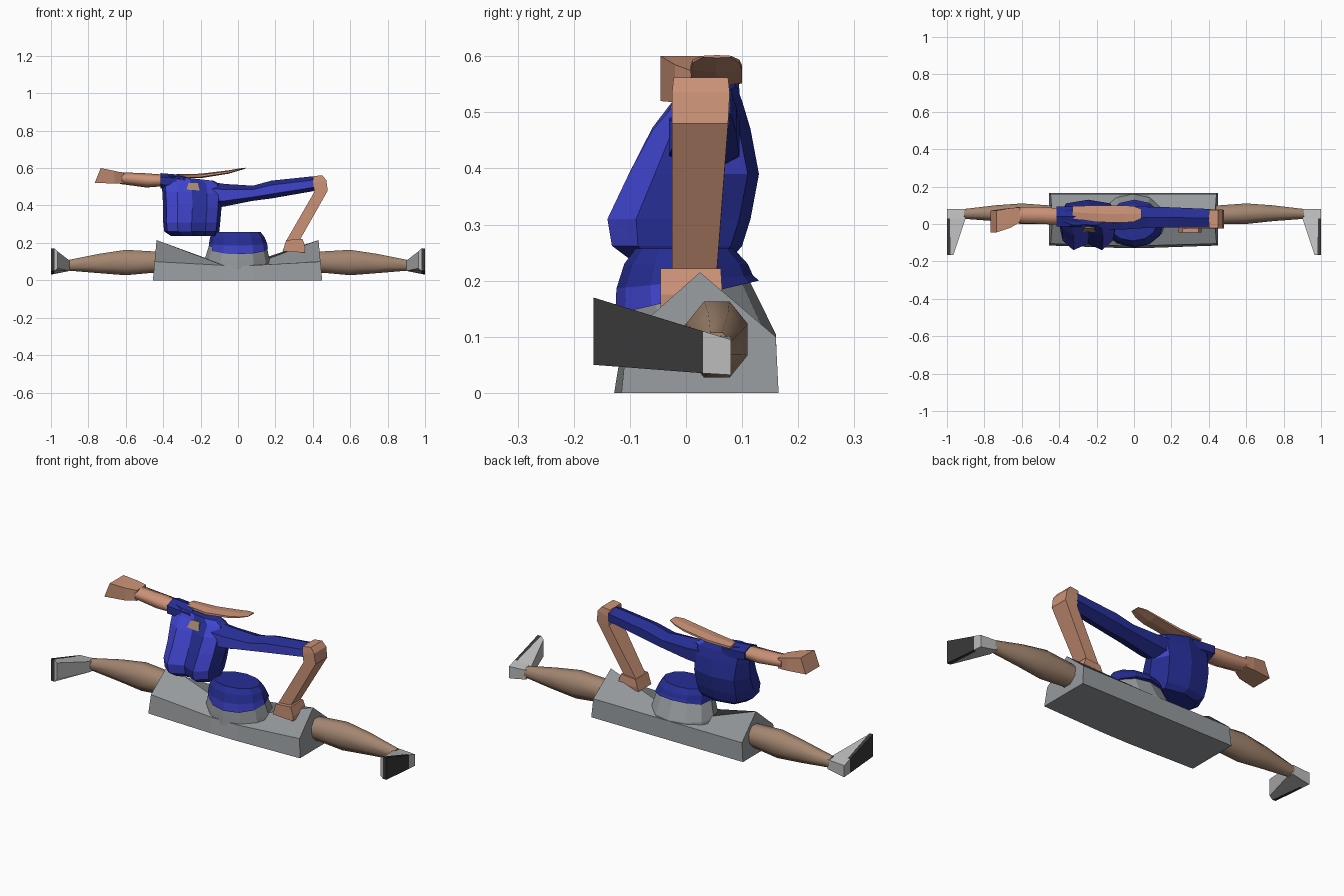
import bpy, bmesh, math
from mathutils import Vector


def material(name, r, g, b):
    m = bpy.data.materials.new(name)
    m.diffuse_color = [((c / 255 + 0.055) / 1.055) ** 2.4 for c in (r, g, b)] + [1]
    return m


skin = material("skin", 203, 146, 119)
tan = material("leg skin", 163, 134, 112)
grey = material("shorts grey", 150, 154, 157)
shoe_grey = material("shoe grey", 188, 188, 188)
sole = material("sole black", 57, 57, 57)
blue = material("shirt dark blue", 38, 46, 148)
light_blue = material("shirt light blue", 64, 68, 206)


def loft(name, rings, mats, rule=None, smooth=False):
    """Skin a list of point rings, cap both ends, colour faces by rule."""
    bm = bmesh.new()
    vs = [[bm.verts.new(p) for p in r] for r in rings]
    n = len(vs[0])
    for a, b in zip(vs, vs[1:]):
        for i in range(n):
            j = (i + 1) % n
            bm.faces.new((a[i], a[j], b[j], b[i]))
    bm.faces.new(vs[0])
    bm.faces.new(vs[-1])
    bmesh.ops.recalc_face_normals(bm, faces=bm.faces)
    bm.normal_update()
    for f in bm.faces:
        f.smooth = smooth and len(f.verts) == 4
        if rule:
            f.material_index = int(rule(f.normal, f.calc_center_median()))
    me = bpy.data.meshes.new(name)
    bm.to_mesh(me)
    bm.free()
    for m in mats:
        me.materials.append(m)
    ob = bpy.data.objects.new(name, me)
    bpy.context.collection.objects.link(ob)
    return ob


def ring_x(x, y0, y1, z0, z1, n=6, lean=0.0):
    """Ring across x, filling a y/z box; lean shifts x with height."""
    out = []
    for i in range(n):
        a = math.tau * (i + 0.5) / n
        c = math.cos(a) / math.cos(math.pi / n)
        s = math.sin(a) / (1 if n == 6 else math.cos(math.pi / n))
        out.append(Vector((x + lean * s, (y0 + y1) / 2 + (y1 - y0) / 2 * c,
                           (z0 + z1) / 2 + (z1 - z0) / 2 * s)))
    return out


def ring_z(z, x0, x1, y0, y1, n=12, tilt=0.0):
    """Oval ring across z; tilt raises the back."""
    return [Vector(((x0 + x1) / 2 + (x1 - x0) / 2 * math.cos(a),
                    (y0 + y1) / 2 + (y1 - y0) / 2 * math.sin(a),
                    z + tilt * math.sin(a)))
            for a in (math.tau * i / n for i in range(n))]


def quad_z(x0, x1, y0, y1, z0, z1):
    """Four-sided ring; z0 at the x0 side and z1 at the x1 side."""
    return [(x0, y0, z0), (x1, y0, z1), (x1, y1, z1), (x0, y1, z0)]


# Shorts: legs rise to a ridge at the ends, hips in the middle
end = [(-0.115, 0), (0.165, 0), (0.16, 0.1), (0.025, 0.215), (-0.105, 0.1)]
mid = [(-0.128, 0), (0.165, 0), (0.16, 0.1), (0.025, 0.085), (-0.115, 0.08)]
loft("shorts_legs", [[(x * (1 - 0.2 * z * (abs(x) > 0.3)), y, z) for y, z in prof]
                     for x, prof in ((-0.455, end), (-0.08, mid), (0.08, mid), (0.45, end))], [grey])
loft("shorts_hips", [ring_z(0.06, -0.185, 0.175, -0.122, 0.162),
                     ring_z(0.105, -0.18, 0.17, -0.12, 0.16),
                     ring_z(0.21, -0.148, 0.148, -0.11, 0.108)], [grey])

# Legs and shoes, one for each side; the sole is a thin wedge on the outside
leg = [(0.40, -0.01, 0.1, 0.04, 0.15), (0.46, 0.0, 0.1, 0.04, 0.155),
       (0.60, 0.0, 0.11, 0.027, 0.163), (0.74, 0.015, 0.1, 0.038, 0.142),
       (0.91, 0.028, 0.08, 0.052, 0.108)]
shoe = [(0.08, 0.90, 0.05, 0.10, 0.032, 0.095, 0.99),
        (0.03, 0.90, 0.05, 0.105, 0.035, 0.11, 0.985),
        (-0.165, 0.965, 0.065, 0.155, 0.05, 0.17, 0.98)]
for side, s in (("left", -1), ("right", 1)):
    loft(side + "_leg", [ring_x(s * x, *r, n=8) for x, *r in leg], [tan], smooth=True)
    loft(side + "_shoe",
         [[(s * xi, y, a), (s * xs, y, c), (s * xs, y, d), (s * xi, y, b)]
          for y, xi, a, b, c, d, xs in shoe], [shoe_grey])
    loft(side + "_sole",
         [[(s * xs, y, c), (s, y, c), (s, y, d), (s * xs, y, d)]
          for y, xi, a, b, c, d, xs in shoe], [sole, shoe_grey],
         lambda n, c: c.y > 0.03)

# Shirt lower part around the waist, hem dipping at the front
loft("shirt_waist", [ring_z(0.17, -0.155, 0.16, -0.126, 0.13, tilt=0.03),
                     ring_z(0.198, -0.155, 0.155, -0.124, 0.119, tilt=0.012),
                     ring_z(0.23, -0.149, 0.142, -0.11, 0.11),
                     ring_z(0.257, -0.135, 0.122, -0.09, 0.085)],
     [blue, light_blue], lambda n, c: n.y < -0.3 and c.z < 0.19)


# Shirt upper part, shifted aside, with two chest bulges
def chest(z, x0, x1, yf, yb, drop=0.0):
    m = (yf + yb) / 2
    notch = max(0.0, min(0.035, -yf * 0.3))
    pts = [(0, m + 0.01), (0.06, yf * 0.6 + m * 0.4), (0.25, yf), (0.5, yf + notch),
           (0.75, yf), (0.94, yf * 0.6 + m * 0.4), (1, m + 0.01), (0.88, yb - 0.02),
           (0.5, yb), (0.12, yb - 0.02)]
    return [(x0 + (x1 - x0) * t, y, z - drop * t) for t, y in pts]


# Light panels: front strips left and right of the middle, and the back shoulder
def chest_panels(n, c):
    front = n.y < -0.4 and 0.25 < c.z < 0.54 and (-0.375 < c.x < -0.25 or -0.17 < c.x)
    return front or (n.y > 0.2 and c.x > -0.15 and 0.4 < c.z < 0.54)


loft("shirt_chest", [chest(0.238, -0.36, -0.11, -0.10, 0.08),
                     chest(0.262, -0.395, -0.10, -0.132, 0.10),
                     chest(0.31, -0.40, -0.095, -0.14, 0.115),
                     chest(0.39, -0.40, -0.088, -0.102, 0.13),
                     chest(0.475, -0.405, -0.085, -0.06, 0.115, 0.01),
                     chest(0.53, -0.41, -0.09, -0.02, 0.10, 0.02),
                     chest(0.562, -0.395, -0.13, -0.005, 0.09, 0.03)],
     [blue, light_blue], chest_panels)

# Neck showing at the collar, and the thin tapering flap above the shoulders
loft("neck", [quad_z(-0.275, -0.205, -0.042, 0.03, 0.485, 0.48),
              quad_z(-0.265, -0.215, -0.022, 0.05, 0.52, 0.52)], [tan])
loft("neck_flap", [ring_x(-0.33, 0.03, 0.095, 0.545, 0.567),
                   ring_x(-0.20, 0.01, 0.10, 0.546, 0.57),
                   ring_x(-0.05, 0.008, 0.10, 0.57, 0.588),
                   ring_x(0.0, 0.012, 0.095, 0.585, 0.597),
                   ring_x(0.04, 0.03, 0.08, 0.597, 0.602)], [skin])

# Outstretched left arm: sleeve, bare arm, hand
loft("left_sleeve", [ring_x(-0.28, -0.012, 0.095, 0.48, 0.562),
                     ring_x(-0.415, -0.014, 0.094, 0.492, 0.573)], [blue])
loft("left_arm", [ring_x(-0.41, -0.004, 0.085, 0.502, 0.566),
                  ring_x(-0.49, 0.0, 0.09, 0.496, 0.572),
                  ring_x(-0.63, 0.005, 0.09, 0.515, 0.578)], [skin], smooth=True)
loft("left_hand", [ring_x(-0.61, 0.01, 0.088, 0.518, 0.574, n=4),
                   ring_x(-0.66, -0.02, 0.086, 0.518, 0.585, n=4),
                   ring_x(-0.75, -0.045, 0.072, 0.52, 0.60, n=4, lean=0.016)], [skin])

# Bent right arm: sleeve, elbow and forearm, hand resting on the thigh
loft("right_sleeve", [ring_x(-0.14, -0.03, 0.095, 0.385, 0.525),
                      ring_x(-0.07, -0.03, 0.095, 0.395, 0.515),
                      ring_x(0.08, -0.02, 0.092, 0.425, 0.506),
                      ring_x(0.18, -0.02, 0.09, 0.438, 0.533),
                      ring_x(0.41, -0.018, 0.08, 0.478, 0.557)],
     [blue, light_blue], lambda n, c: n.y < -0.5 and n.z < 0.3)
loft("right_forearm", [quad_z(0.402, 0.45, -0.022, 0.075, 0.556, 0.562),
                       quad_z(0.402, 0.472, -0.025, 0.078, 0.52, 0.535),
                       quad_z(0.408, 0.48, -0.025, 0.075, 0.472, 0.48),
                       quad_z(0.258, 0.332, -0.025, 0.055, 0.212, 0.218)], [skin])
loft("right_hand", [quad_z(0.258, 0.345, -0.045, 0.062, 0.215, 0.222),
                    quad_z(0.245, 0.36, -0.045, 0.065, 0.175, 0.175),
                    quad_z(0.238, 0.358, -0.045, 0.062, 0.155, 0.148)], [skin])
